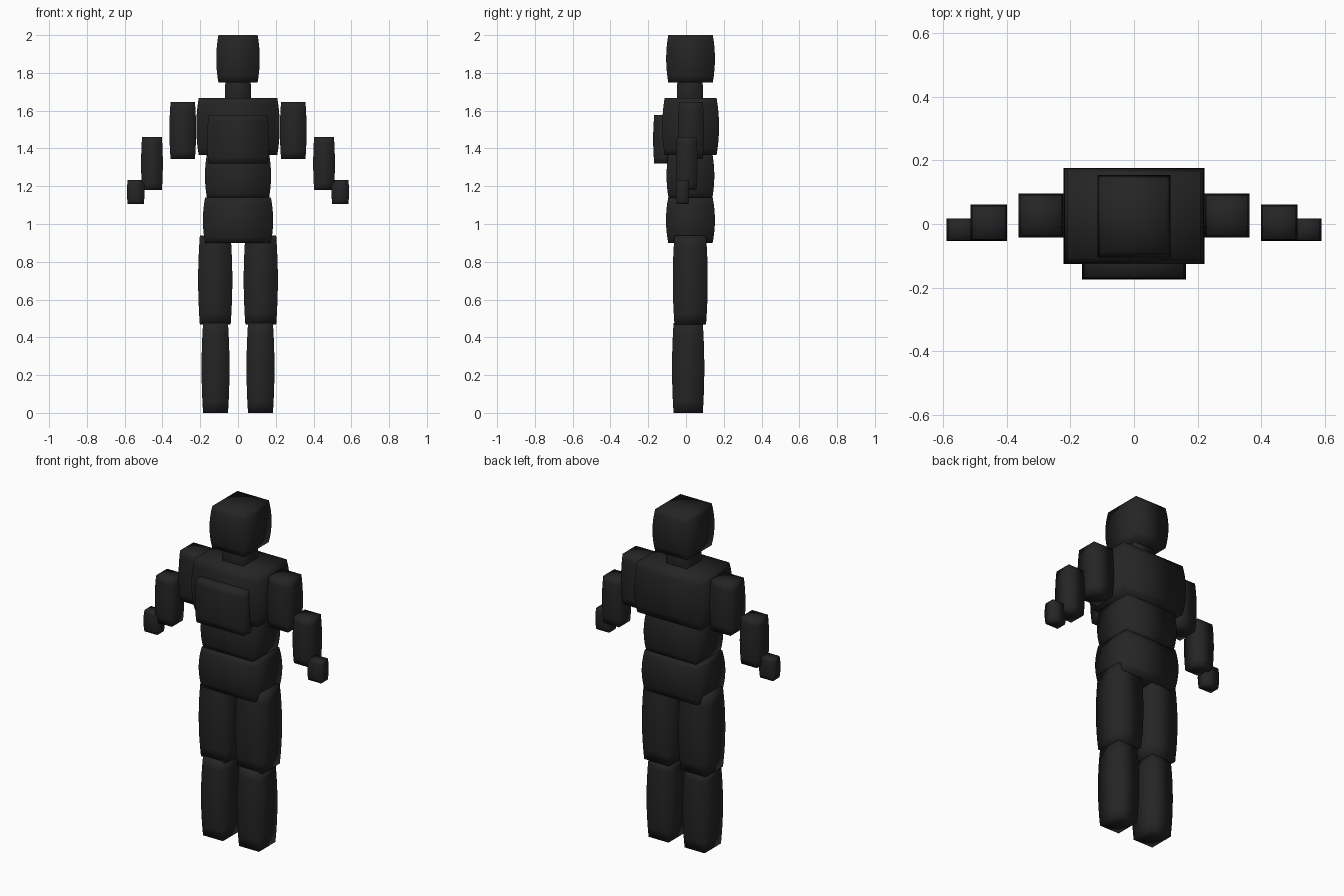
import bpy, bmesh, math

if "Cube" in bpy.data.objects:
    bpy.data.objects.remove(bpy.data.objects["Cube"])

charcoal = bpy.data.materials.new("charcoal")
charcoal.diffuse_color = (0.018, 0.018, 0.018, 1)
charcoal.use_nodes = True
charcoal.node_tree.nodes["Principled BSDF"].inputs["Base Color"].default_value = charcoal.diffuse_color
RINGS = 8


def barrel_box(name, x, y, z, bulge):
    """Box whose four sides swell by `bulge` at mid height; caps fan from a centre point."""
    bm = bmesh.new()
    cx, cy = sum(x) / 2, sum(y) / 2
    hx, hy = (x[1] - x[0]) / 2, (y[1] - y[0]) / 2
    rings = []
    for i in range(RINGS + 1):
        t = i / RINGS
        inset = bulge * (2 * t - 1) ** 2
        h = z[0] + t * (z[1] - z[0])
        rings.append([bm.verts.new((cx + sx * (hx - inset), cy + sy * (hy - inset), h))
                      for sx, sy in ((-1, -1), (1, -1), (1, 1), (-1, 1))])
    for low, high in zip(rings, rings[1:]):
        for k in range(4):
            n = (k + 1) % 4
            bm.faces.new((low[k], low[n], high[n], high[k]))
    for ring, h in ((rings[0], z[0]), (rings[-1], z[1])):
        mid = bm.verts.new((cx, cy, h))
        for k in range(4):
            bm.faces.new((ring[k], ring[(k + 1) % 4], mid))
    bmesh.ops.recalc_face_normals(bm, faces=bm.faces)
    for f in bm.faces:
        f.smooth = True
    mesh = bpy.data.meshes.new(name)
    bm.to_mesh(mesh)
    bm.free()
    mesh.materials.append(charcoal)
    obj = bpy.data.objects.new(name, mesh)
    bpy.context.collection.objects.link(obj)


# Head and torso: half width, depth range, height range, side swell
for name, w, y, z, b in (
    ("head", 0.115, (-0.105, 0.153), (1.75, 2.0), 0.011),
    ("neck", 0.069, (-0.048, 0.09), (1.64, 1.76), 0.003),
    ("chest", 0.221, (-0.126, 0.175), (1.365, 1.667), 0.013),
    ("chest_plate", 0.163, (-0.174, -0.06), (1.32, 1.577), 0.006),
    ("abdomen", 0.175, (-0.103, 0.15), (1.135, 1.375), 0.011),
    ("pelvis", 0.186, (-0.106, 0.153), (0.90, 1.14), 0.012),
):
    barrel_box(name, (-w, w), y, z, b)

# Limbs: inner and outer x, depth range, height range, side swell
for name, x, y, z, b in (
    ("upper_arm", (0.222, 0.363), (-0.043, 0.095), (1.345, 1.645), 0.006),
    ("forearm", (0.398, 0.513), (-0.053, 0.061), (1.18, 1.46), 0.005),
    ("hand", (0.495, 0.588), (-0.053, 0.017), (1.106, 1.233), 0.004),
    ("upper_leg", (0.03, 0.211), (-0.07, 0.115), (0.467, 0.94), 0.009),
    ("lower_leg", (0.045, 0.193), (-0.074, 0.097), (0.0, 0.475), 0.008),
):
    barrel_box(name + "_right", x, y, z, b)
    barrel_box(name + "_left", (-x[1], -x[0]), y, z, b)
